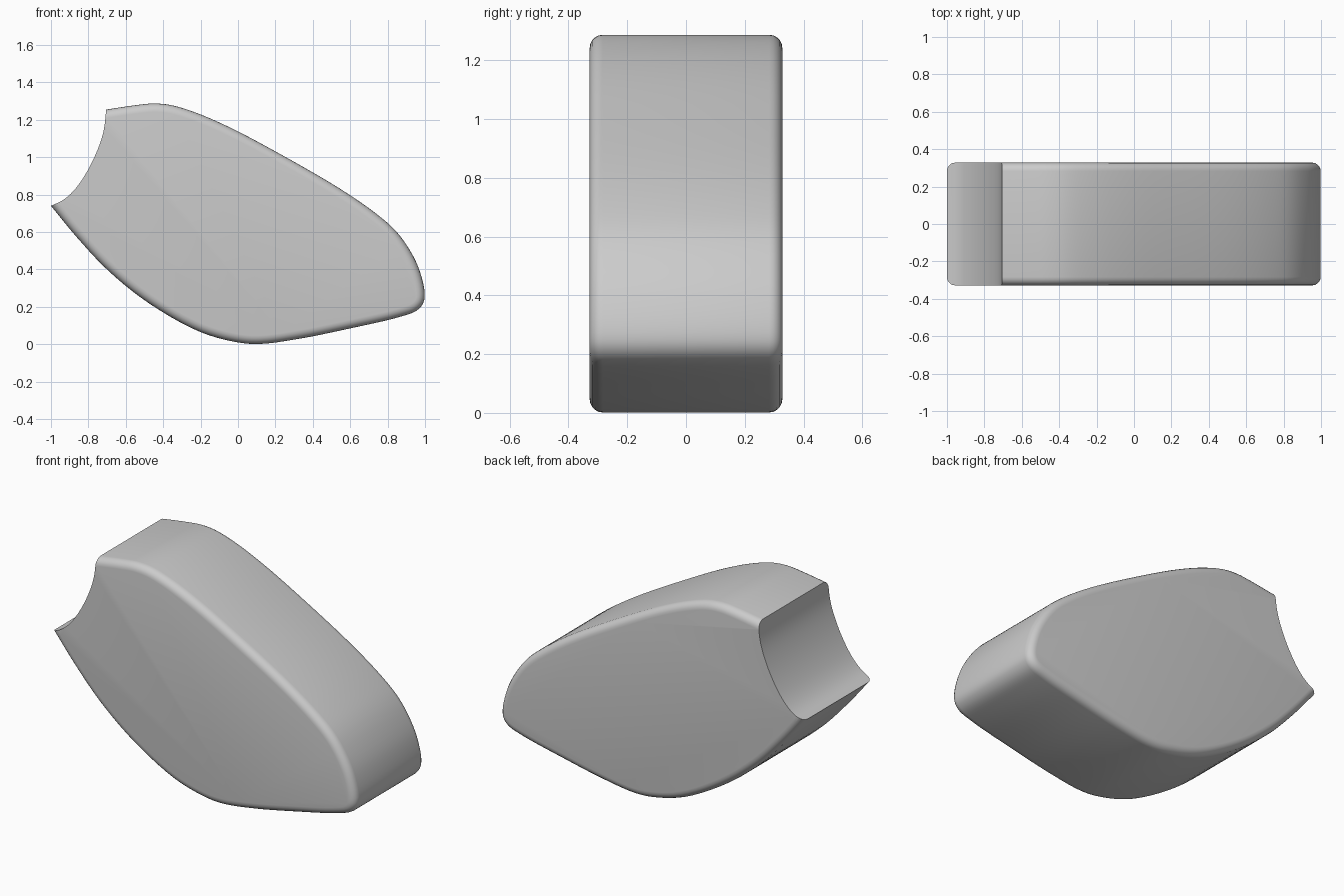
import bpy, bmesh
from mathutils import Vector

if "Cube" in bpy.data.objects:
    bpy.data.objects.remove(bpy.data.objects["Cube"])

HALF = 0.328     # half thickness in y
ROUND = 0.045    # edge rounding


def spline(pts, n=5):
    """Centripetal curve through an open list of 2D points."""
    p = [Vector(q) for q in pts]
    p = [2 * p[0] - p[1]] + p + [2 * p[-1] - p[-2]]
    out = []
    for a, b, c, d in zip(p, p[1:], p[2:], p[3:]):
        t1 = (b - a).length ** 0.5
        t2 = t1 + (c - b).length ** 0.5
        t3 = t2 + (d - c).length ** 0.5
        for i in range(n):
            t = t1 + (t2 - t1) * i / n
            a1 = a.lerp(b, t / t1)
            a2 = b.lerp(c, (t - t1) / (t2 - t1))
            a3 = c.lerp(d, (t - t2) / (t3 - t2))
            b1 = a1.lerp(a2, t / t2)
            b2 = a2.lerp(a3, (t - t1) / (t3 - t1))
            out.append(b1.lerp(b2, (t - t1) / (t2 - t1)))
    return out + [p[-2]]


def prism(name, outline, half, bevel=0):
    """Extrude an x-z outline along y, optionally rounding the rims."""
    bm = bmesh.new()
    front = bm.faces.new([bm.verts.new((v[0], -half, v[1])) for v in outline])
    ext = bmesh.ops.extrude_face_region(bm, geom=[front], use_keep_orig=True)
    for v in ext["geom"]:
        if isinstance(v, bmesh.types.BMVert):
            v.co.y = half
    bmesh.ops.recalc_face_normals(bm, faces=bm.faces)
    if bevel:
        rims = [e for e in bm.edges if abs(e.verts[0].co.y - e.verts[1].co.y) < 1e-5]
        bmesh.ops.bevel(bm, geom=rims, offset=bevel, offset_type='OFFSET',
                        segments=5, profile=0.5, affect='EDGES', clamp_overlap=False)
    me = bpy.data.meshes.new(name)
    bm.to_mesh(me)
    bm.free()
    ob = bpy.data.objects.new(name, me)
    bpy.context.collection.objects.link(ob)
    return ob


# Rounded outer outline, running along the belly, nose and back
outer = spline([(-1, .74), (-.86, .57), (-.69, .39), (-.47, .215), (-.2, .065), (.0, .01),
                (.12, .002), (.33, .03), (.6, .085), (.86, .145), (.955, .18), (.99, .22),
                (.998, .275), (.965, .41), (.905, .525), (.835, .615), (.73, .705),
                (.54, .835), (.22, 1.02), (-.045, 1.16), (-.23, 1.24), (-.365, 1.28),
                (-.46, 1.287), (-.55, 1.278), (-.705, 1.255)])
body = prism("curved_block", outer + [Vector((-1.05, 1.22)), Vector((-1.18, .97))], HALF, ROUND)

# Concave scoop at the open end
scoop = spline([(-.70, 1.36), (-.705, 1.255), (-.72, 1.135), (-.757, 1.025), (-.815, .91),
                (-.875, .825), (-.93, .775), (-1, .74), (-1.1, .70)])
cutter = prism("scoop_cutter", scoop + [Vector((-1.6, .70)), Vector((-1.6, 1.36))], 0.6)
cutter.hide_render = True

mod = body.modifiers.new("scoop", 'BOOLEAN')
mod.operation = 'DIFFERENCE'
mod.solver = 'EXACT'
mod.object = cutter
bpy.context.view_layer.objects.active = body
bpy.ops.object.select_all(action='DESELECT')
body.select_set(True)
bpy.ops.object.modifier_apply(modifier="scoop")
bpy.data.objects.remove(cutter)
bpy.ops.object.shade_smooth_by_angle(angle=0.6)
